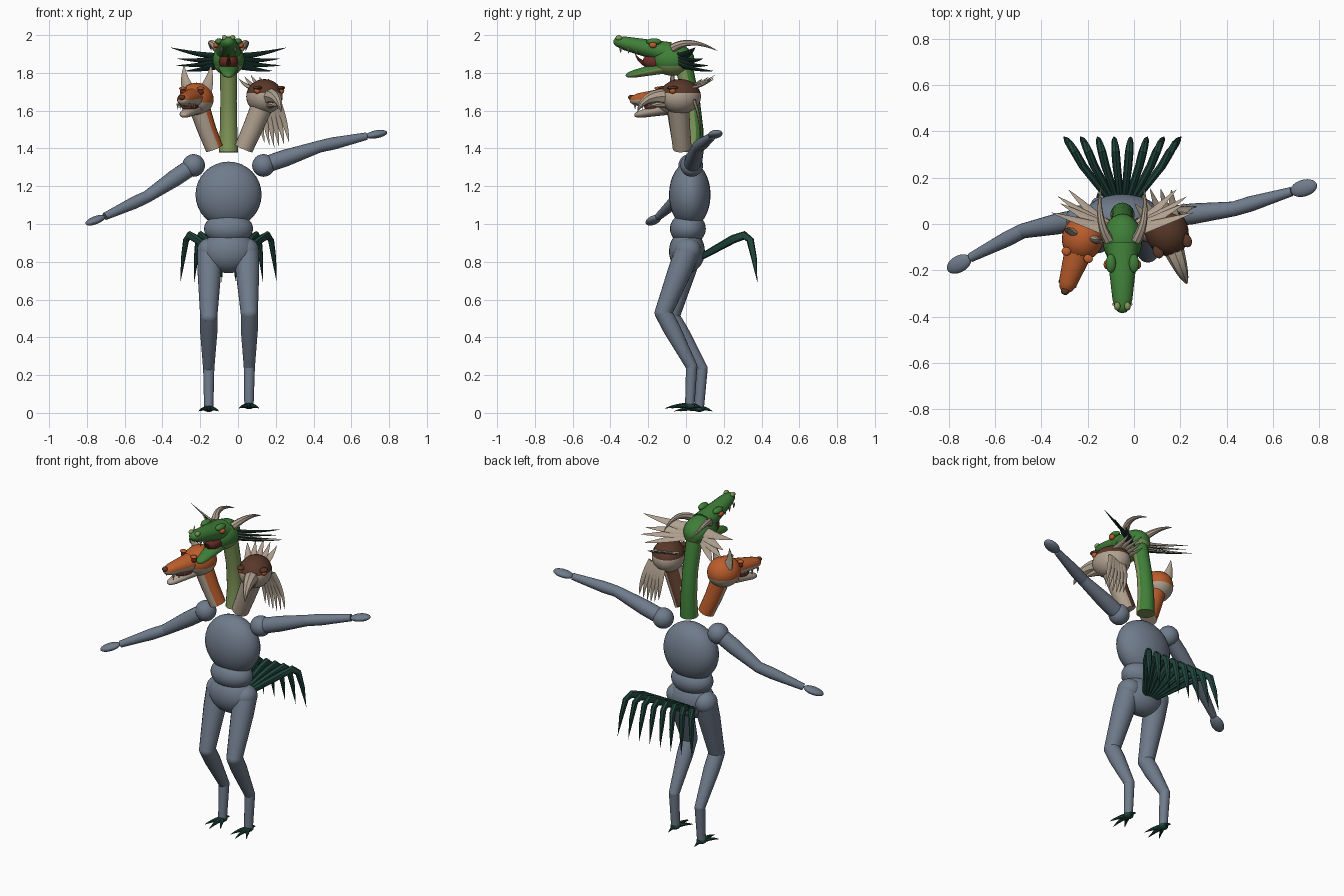
import bpy, bmesh, math
from mathutils import Vector as V, Matrix

cube = bpy.data.objects.get("Cube")
if cube:
    bpy.data.objects.remove(cube, do_unlink=True)


def material(name, *rgb):
    m = bpy.data.materials.new(name)
    m.use_nodes = True
    m.diffuse_color = (*rgb, 1)
    m.node_tree.nodes["Principled BSDF"].inputs["Base Color"].default_value = (*rgb, 1)
    return m


SLATE = material("slate grey", .16, .20, .26)
DARK = material("dark green", .015, .06, .045)
GREEN = material("leaf green", .05, .21, .04)
OLIVE = material("olive green", .22, .31, .10)
ORANGE = material("orange", .50, .11, .025)
BROWN = material("brown", .10, .04, .022)
CREAM = material("cream", .44, .36, .28)
RED = material("dark red", .14, .025, .018)
Z = V((0, 0, 1))


def finish(name, bm, mats, rule):
    """Turn a bmesh into a shaded object, colouring faces by rule."""
    bmesh.ops.remove_doubles(bm, verts=bm.verts, dist=1e-5)
    bmesh.ops.recalc_face_normals(bm, faces=bm.faces)
    bm.normal_update()
    for f in bm.faces:
        f.smooth = True
        if rule:
            f.material_index = int(rule(f.calc_center_median(), f.normal))
    me = bpy.data.meshes.new(name)
    bm.to_mesh(me)
    bm.free()
    for m in mats:
        me.materials.append(m)
    me.set_sharp_from_angle(angle=math.radians(40))
    ob = bpy.data.objects.new(name, me)
    bpy.context.collection.objects.link(ob)
    return ob


def ball(name, c, r, *mats, d=V((0, -1, 0)), rule=None):
    """Ellipsoid with radii r = (side, along d, up)."""
    d = V(d).normalized()
    s = d.cross(Z).normalized()
    rot = Matrix((s, d, s.cross(d))).transposed().to_4x4()
    bm = bmesh.new()
    bmesh.ops.create_uvsphere(bm, u_segments=28, v_segments=16, radius=1,
                              matrix=Matrix.Translation(c) @ rot @ Matrix.Diagonal((*r, 1)))
    return finish(name, bm, mats, rule)


def tube(name, pts, radii, *mats, rule=None, ref=Z, flat=1, sides=18):
    """Round or flattened tube along a path."""
    pts = [V(p) for p in pts]
    bm = bmesh.new()
    rings = []
    for i, p in enumerate(pts):
        t = (pts[min(i + 1, len(pts) - 1)] - pts[max(i - 1, 0)]).normalized()
        s = t.cross(V(ref)).normalized()
        u = s.cross(t)
        rings.append([bm.verts.new(p + radii[i] * (s * math.cos(a) + u * math.sin(a) * flat))
                      for a in (math.tau * k / sides for k in range(sides))])
    for a, b in zip(rings, rings[1:]):
        for k in range(sides):
            n = (k + 1) % sides
            bm.faces.new((a[k], a[n], b[n], b[k]))
    for ring, r in ((rings[0], radii[0]), (rings[-1], radii[-1])):
        if r > 1e-4:
            bm.faces.new(ring)
    return finish(name, bm, mats, rule)


def spike(name, a, mid, tip, r, *mats, n=8, **kw):
    """Tapering curved spike along a quadratic curve."""
    a, mid, tip = V(a), V(mid), V(tip)
    ts = [i / n for i in range(n + 1)]
    return tube(name, [a * (1 - t) ** 2 + mid * 2 * t * (1 - t) + tip * t * t for t in ts],
                [r * (1 - t) ** .8 for t in ts], *mats, sides=8, **kw)


def muzzle(name, a, b, ra, rb, *mats, rule=None, flat=1):
    """Tapered jaw with a rounded end."""
    a, b = V(a), V(b)
    pts, rad = [a], [ra]
    for t, k in ((.45, 1), (.8, 1), (.93, .8), (.98, .5), (1, 0)):
        pts.append(a.lerp(b, t))
        rad.append((ra + (rb - ra) * t) * k)
    return tube(name, pts, rad, *mats, rule=rule, flat=flat)


def local(c, d):
    """Head frame: forward, sideways (model left) and up."""
    d = V(d).normalized()
    s = V((-d.y, d.x, 0))
    return lambda f, x, u: V(c) + d * f + s * x + Z * u


MID = -.05
SIDES = (("right", -1), ("left", 1))

# Torso
ball("chest", (MID, .02, 1.155), (.175, .11, .175), SLATE)
ball("abdomen", (MID, .01, .975), (.13, .095, .085), SLATE)
ball("pelvis", (MID, .005, .855), (.14, .095, .115), SLATE)
tube("neck_post", [(MID, .02, 1.28), (MID, .02, 1.41)], [.045, .042], SLATE)

# Arms: shoulder, elbow, wrist, fingertip
ARMS = {"left": [(.135, .03, 1.31), (.43, .065, 1.41), (.68, .14, 1.465), (.785, .17, 1.485)],
        "right": [(-.235, .02, 1.31), (-.48, -.03, 1.145), (-.705, -.145, 1.04), (-.805, -.2, 1.0)]}
for side, (a, b, c, e) in ARMS.items():
    a, b, c, e = map(V, (a, b, c, e))
    ball(side + "_shoulder", a, (.06, .06, .06), SLATE)
    tube(side + "_upper_arm", [a, a.lerp(b, .4), b], [.045, .045, .032], SLATE)
    ball(side + "_elbow", b, (.032, .032, .032), SLATE)
    tube(side + "_forearm", [b, b.lerp(c, .3), c], [.032, .033, .02], SLATE)
    ball(side + "_hand", c.lerp(e, .5), (.036, .06, .021), SLATE, d=e - c)

# Legs: hip, knee, hock, foot
LEGS = {"left": [(.045, .01, .86), (.06, -.12, .53), (.06, .03, .245), (.058, .02, .04)],
        "right": [(-.15, .02, .86), (-.155, -.08, .51), (-.155, .085, .235), (-.155, .07, .025)]}
for side, (a, b, c, e) in LEGS.items():
    ball(side + "_hip", a, (.066, .07, .066), SLATE)
    tube(side + "_thigh", [a, V(a).lerp(V(b), .3), b], [.066, .064, .046], SLATE, ref=(1, 0, 0))
    ball(side + "_knee", b, (.046, .046, .046), SLATE)
    tube(side + "_shin", [b, V(b).lerp(V(c), .3), c], [.046, .046, .03], SLATE, ref=(1, 0, 0))
    ball(side + "_hock", c, (.03, .03, .03), SLATE)
    tube(side + "_shank", [c, e], [.03, .025], SLATE, ref=(1, 0, 0))
    foot = V((e[0], e[1], e[2] - .002))
    ball(side + "_foot", foot, (.028, .03, .018), DARK)
    for k, (dx, dy) in enumerate(((-.055, -.1), (0, -.135), (.055, -.1), (0, .07))):
        tip = V((foot.x + dx, foot.y + dy, foot.z - .015))
        spike(f"{side}_toe_{k + 1}", foot, foot.lerp(tip, .5) + Z * .012, tip, .017, DARK)

# Tail fan of drooping feathers
for k in range(8):
    w = (k - 3.5) / 3.5
    path = [(MID + w * x, y, z) for x, y, z in
            ((.03, .07, .82), (.10, .16, .87), (.17, .25, .92), (.205, .31, .94),
             (.225, .34, .915), (.24, .36, .82), (.255, .378, .69))]
    tube(f"tail_feather_{k + 1}", path, [.016, .02, .023, .023, .02, .015, 0], DARK,
         ref=(1, 0, 0), flat=.8, sides=8)

# Three necks, pale in front and coloured behind
back = lambda c, n: n.y > .3
tube("reptile_neck", [(MID, .04, 1.38), (MID, .045, 1.5), (MID, .03, 1.65), (MID, -.01, 1.83)],
     [.052, .047, .044, .046], OLIVE, GREEN, rule=back, ref=(1, 0, 0))
tube("fox_neck", [(-.125, -.02, 1.4), (-.165, -.035, 1.5), (-.205, -.05, 1.62)], [.047, .05, .055],
     CREAM, ORANGE, rule=lambda c, n: n.y > .2 or n.x > .55, ref=(0, 1, 0))
tube("bird_neck", [(.03, -.02, 1.4), (.075, -.03, 1.5), (.125, -.04, 1.62)], [.05, .053, .058],
     CREAM, BROWN, rule=lambda c, n: n.y > .5 and n.x < .3, ref=(0, 1, 0))

# Reptile head
P = local((MID, -.07, 1.87), (0, -1, 0))
ball("reptile_skull", P(0, 0, 0), (.085, .115, .085), GREEN, OLIVE, rule=lambda c, n: n.z < -.35)
muzzle("reptile_upper_jaw", P(.02, 0, .035), P(.315, 0, .1), .07, .036, GREEN, flat=.85)
muzzle("reptile_lower_jaw", P(.02, 0, -.035), P(.25, 0, -.085), .06, .028, GREEN, OLIVE,
       rule=lambda c, n: n.z < -.2, flat=.6)
ball("reptile_mouth", P(.09, 0, -.01), (.05, .07, .045), RED)
spike("reptile_tongue", P(.08, 0, -.04), P(.17, 0, -.03), P(.2, 0, .03), .022, RED)
for side, m in SIDES:
    ball(side + "_reptile_brow", P(.1, m * .05, .095), (.022, .04, .018), GREEN)
    ball(side + "_reptile_eye", P(.105, m * .066, .077), (.015, .02, .016), ORANGE)
    ball(side + "_reptile_nostril", P(.285, m * .022, .115), (.014, .018, .015), OLIVE)
    for k in range(4):
        f = .15 + .042 * k
        spike(f"{side}_reptile_tooth_{k + 1}", P(f, m * .036, .04 + f * .1),
              P(f, m * .036, .02 + f * .1), P(f, m * .034, f * .12), .008, CREAM, ref=(1, 0, 0), n=2)
    spike(side + "_horn", P(.0, m * .06, .06), P(-.09, m * .115, .125), P(-.24, m * .09, .045),
          .024, CREAM)
    # Frill spines, dark in front and pale behind
    for k, (x, y, z) in enumerate(((.31, .05, 1.935), (.27, .09, 1.875),
                                   (.28, .12, 1.84), (.235, .15, 1.81))):
        a = V((MID + m * .05, -.03, 1.885 - .015 * k))
        tip = V((MID + m * x, y, z))
        spike(f"{side}_frill_spine_{k + 1}", a, a.lerp(tip, .5) - Z * .012, tip, .034, DARK, CREAM,
              rule=lambda c, n: n.y + n.z > .5, ref=(0, .6, .8), flat=.3)

# Fox head
D = V((-.32, -.95, 0))
C = V((-.22, -.06, 1.66))
P = local(C, D)
ball("fox_skull", C, (.09, .1, .088), CREAM, ORANGE, d=D, rule=lambda c, n: c.z > 1.65)
muzzle("fox_upper_jaw", P(.02, 0, .01), P(.25, 0, -.005), .067, .033, CREAM, ORANGE,
       rule=lambda c, n: n.z > -.1, flat=.85)
muzzle("fox_lower_jaw", P(.02, 0, -.045), P(.225, 0, -.085), .055, .026, CREAM, flat=.65)
ball("fox_mouth", P(.09, 0, -.04), (.04, .08, .03), RED, d=D)
ball("fox_nose", P(.243, 0, .01), (.018, .016, .014), BROWN, d=D)
for side, m in SIDES:
    spike(side + "_fox_ear", P(-.01, m * .05, .055), P(-.005, m * .075, .11), P(-.02, m * .075, .18),
          .036, CREAM, ref=D, flat=.5)
    ball(side + "_fox_eye", P(.078, m * .05, .04), (.016, .014, .016), RED, d=D)
    ball(side + "_fox_brow", P(.078, m * .05, .058), (.02, .018, .009), ORANGE, d=D)
    for k in range(3):
        f = .13 + .04 * k
        spike(f"{side}_fox_tooth_{k + 1}", P(f, m * .034, -.022), P(f, m * .034, -.035),
              P(f, m * .033, -.055), .008, CREAM, ref=D, n=2)

# Bird head
D = V((.36, -.93, 0))
C = V((.14, -.03, 1.675))
P = local(C, D)
ball("bird_skull", C, (.094, .112, .092), CREAM, BROWN, d=D, rule=lambda c, n: c.z > 1.69)
spike("beak", P(.06, 0, -.005), P(.21, 0, .02), P(.245, 0, -.085), .048, CREAM)
spike("lower_beak", P(.06, 0, -.035), P(.13, 0, -.035), P(.18, 0, -.055), .032, CREAM)
for side, m in SIDES:
    ball(side + "_bird_eye", P(.07, m * .068, .03), (.016, .018, .016), ORANGE, d=D)
    ball(side + "_bird_brow", P(.07, m * .066, .046), (.022, .03, .01), BROWN, d=D)
# Swept crest and hanging nape feathers
for k in range(5):
    w = (k - 2) / 2
    spike(f"crest_feather_{k + 1}", P(-.05, w * .05, .045), P(-.11, w * .07, .06),
          P(-.2 + .04 * abs(w), w * .085, .115 - .02 * abs(w)), .026, CREAM, flat=.4)
for k in range(6):
    w = (k - 2.5) / 2.5
    a = V((.165 + w * .035, .045, 1.65))
    tip = V((.205 + w * .065, .07, 1.4 + .03 * abs(w)))
    spike(f"nape_feather_{k + 1}", a, a.lerp(tip, .5) + V((w * .02, .03, 0)), tip, .026, CREAM,
          ref=(0, 1, 0), flat=.35)
